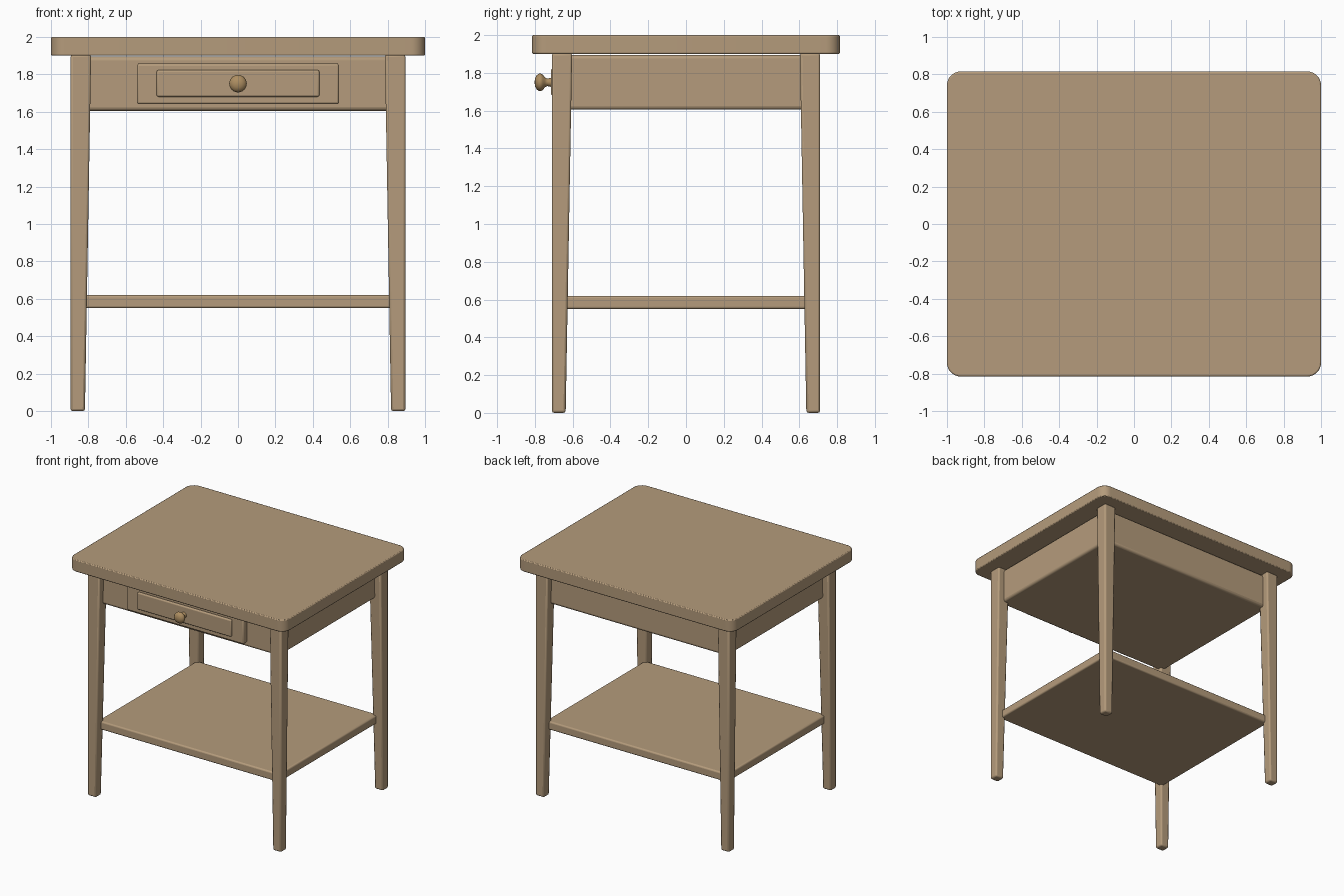
import bpy, bmesh, math
from mathutils import Matrix

if "Cube" in bpy.data.objects:
    bpy.data.objects.remove(bpy.data.objects["Cube"])


def material(name, color):
    m = bpy.data.materials.new(name)
    m.diffuse_color = color
    m.use_nodes = True
    m.node_tree.nodes["Principled BSDF"].inputs["Base Color"].default_value = m.diffuse_color
    return m


WOOD = material("wood", (0.46, 0.33, 0.20, 1))
KNOB = material("knob_wood", (0.42, 0.27, 0.12, 1))


def finish(bm, name, mat, bevel=0.0, segments=3):
    bmesh.ops.recalc_face_normals(bm, faces=bm.faces)
    mesh = bpy.data.meshes.new(name)
    bm.to_mesh(mesh)
    bm.free()
    ob = bpy.data.objects.new(name, mesh)
    bpy.context.collection.objects.link(ob)
    mesh.materials.append(mat)
    if bevel:
        mod = ob.modifiers.new("soft_edges", 'BEVEL')
        mod.width = bevel
        mod.segments = segments
        mod.limit_method = 'ANGLE'
        mod.angle_limit = math.radians(40)
    bpy.ops.object.select_all(action='DESELECT')
    ob.select_set(True)
    bpy.context.view_layer.objects.active = ob
    bpy.ops.object.shade_smooth_by_angle(angle=math.radians(35))
    return ob


def box_mesh(x0, x1, y0, y1, z0, z1):
    bm = bmesh.new()
    bmesh.ops.create_cube(bm, size=1)
    for v in bm.verts:
        v.co = (x1 if v.co.x > 0 else x0, y1 if v.co.y > 0 else y0, z1 if v.co.z > 0 else z0)
    return bm


def box(name, x0, x1, y0, y1, z0, z1, bevel, segments=3):
    return finish(box_mesh(x0, x1, y0, y1, z0, z1), name, WOOD, bevel, segments)


# Table top with rounded corners
bm = box_mesh(-1, 1, -0.815, 0.815, 1.9, 2.0)
upright = [e for e in bm.edges if abs(e.verts[0].co.z - e.verts[1].co.z) > 0.05]
bmesh.ops.bevel(bm, geom=upright, offset=0.075, segments=8, profile=0.5, affect='EDGES')
finish(bm, "table_top", WOOD, 0.007, 2)

# Four legs, straight outside and tapered on the inner faces
for sx, side in ((-1, "left"), (1, "right")):
    for sy, end in ((-1, "front"), (1, "back")):
        bm = box_mesh(0.785, 0.895, 0.603, 0.71, 0, 1.905)
        for v in bm.verts:
            if v.co.z < 0.1:
                v.co.x = max(v.co.x, 0.818)
                v.co.y = max(v.co.y, 0.637)
            v.co.x *= sx
            v.co.y *= sy
        finish(bm, f"{end}_{side}_leg", WOOD, 0.012, 2)

# Drawer case and lower shelf
box("drawer_case", -0.84, 0.84, -0.655, 0.655, 1.605, 1.895, 0.02)
box("lower_shelf", -0.84, 0.84, -0.655, 0.655, 0.55, 0.62, 0.012)

# Drawer front with raised panel
box("drawer_front", -0.54, 0.54, -0.698, -0.64, 1.64, 1.857, 0.012)
box("drawer_panel", -0.435, 0.435, -0.715, -0.68, 1.68, 1.822, 0.01)

# Turned knob, profile as (radius, distance outward)
profile = [(0, 0), (0.026, 0), (0.022, 0.012), (0.02, 0.024), (0.026, 0.037),
           (0.041, 0.048), (0.047, 0.06), (0.046, 0.068), (0.038, 0.08),
           (0.022, 0.089), (0, 0.092)]
bm = bmesh.new()
verts = [bm.verts.new((r, 0, d)) for r, d in profile]
edges = [bm.edges.new(p) for p in zip(verts, verts[1:])]
bmesh.ops.spin(bm, geom=verts + edges, cent=(0, 0, 0), axis=(0, 0, 1),
               angle=math.tau, steps=24)
bmesh.ops.remove_doubles(bm, verts=bm.verts, dist=0.0001)
bmesh.ops.transform(bm, verts=bm.verts,
                    matrix=Matrix.Translation((0, -0.71, 1.75)) @ Matrix.Rotation(math.pi / 2, 4, 'X'))
finish(bm, "drawer_knob", KNOB)
